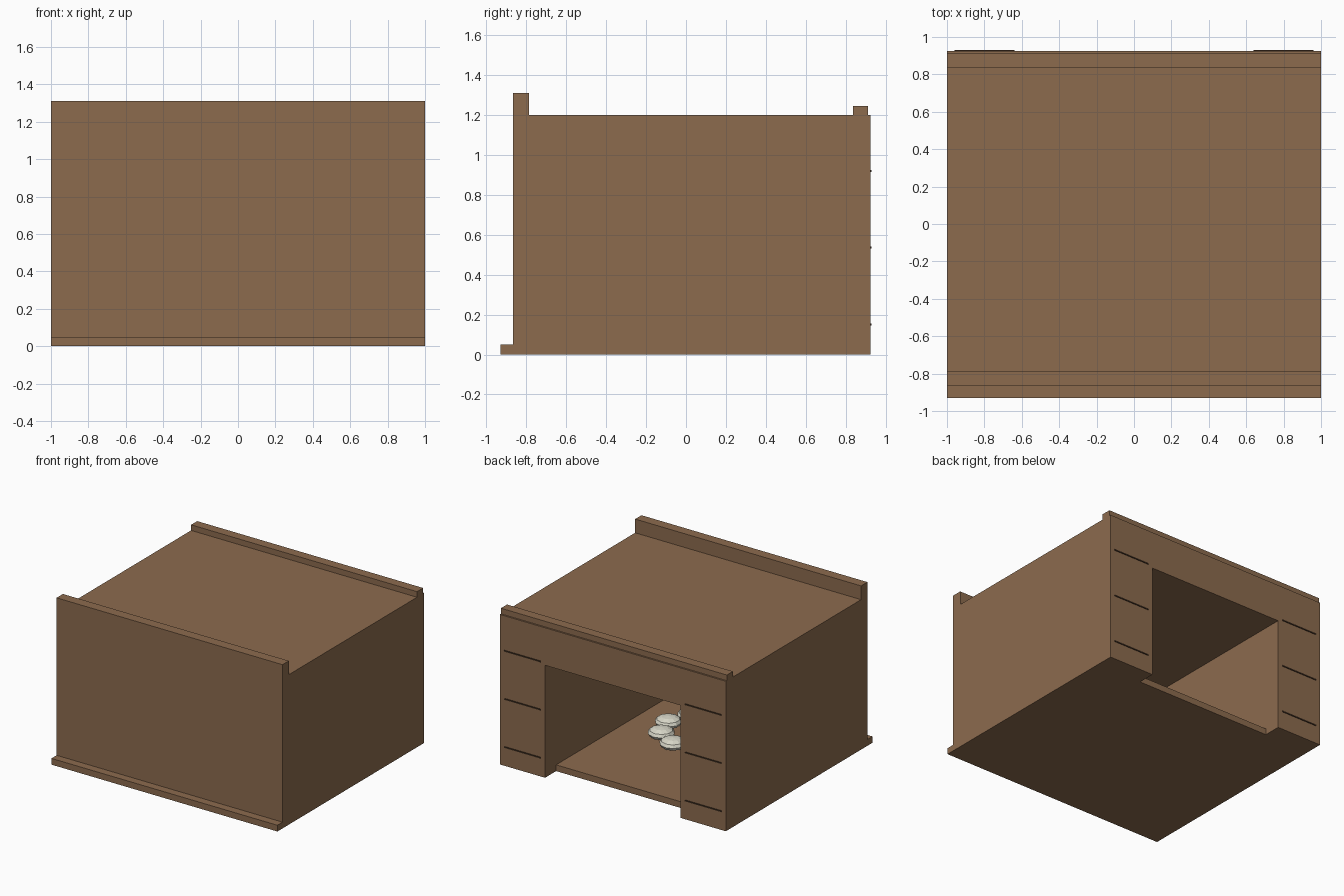
import bpy, bmesh, math

if "Cube" in bpy.data.objects:
    bpy.data.objects.remove(bpy.data.objects["Cube"])


def material(name, rgb):
    m = bpy.data.materials.new(name)
    m.diffuse_color = (*rgb, 1)
    m.use_nodes = True
    m.node_tree.nodes["Principled BSDF"].inputs["Base Color"].default_value = m.diffuse_color
    return m


BROWN = material("brown_clay", (0.262, 0.147, 0.076))
DARK = material("dark_groove", (0.05, 0.028, 0.015))
STONE = material("pale_stone", (0.69, 0.68, 0.58))


def finish(name, bm, mat):
    me = bpy.data.meshes.new(name)
    bm.to_mesh(me)
    bm.free()
    me.materials.append(mat)
    ob = bpy.data.objects.new(name, me)
    bpy.context.collection.objects.link(ob)
    return ob


def box(name, x0, x1, y0, y1, z0, z1, mat=BROWN):
    bm = bmesh.new()
    bmesh.ops.create_cube(bm, size=1)
    for v in bm.verts:
        v.co = (x1 if v.co.x > 0 else x0,
                y1 if v.co.y > 0 else y0,
                z1 if v.co.z > 0 else z0)
    return finish(name, bm, mat)


def prism(name, outline, y0, y1):
    """Extrude an x-z outline along y."""
    bm = bmesh.new()
    face = bm.faces.new([bm.verts.new((x, y0, z)) for x, z in outline])
    ext = bmesh.ops.extrude_face_region(bm, geom=[face])
    for v in ext["geom"]:
        if isinstance(v, bmesh.types.BMVert):
            v.co.y = y1
    bmesh.ops.recalc_face_normals(bm, faces=bm.faces)
    return finish(name, bm, BROWN)


# Arch-shaped shell: side walls and thick roof in one, open at the back
prism("shell", [(-1, 0), (-1, 1.2), (1, 1.2), (1, 0),
                (0.6, 0), (0.6, 0.9), (-0.6, 0.9), (-0.6, 0)], -0.785, 0.925)

# Floor, stopping short of the doorway edge
box("floor", -0.6, 0.6, -0.785, 0.785, 0, 0.05)

# Closed front wall with raised parapet and foot ledge
box("front_wall", -1, 1, -0.865, -0.785, 0, 1.31)
box("front_ledge", -1, 1, -0.93, -0.865, 0, 0.05)

# Low lip along the back of the roof
box("back_lip", -1, 1, 0.835, 0.912, 1.2, 1.245)

# Thin joint lines on both back pillars
for side, s in (("left", -1), ("right", 1)):
    for i, z in enumerate((0.15, 0.535, 0.92)):
        a, b = sorted((s * 0.64, s * 0.96))
        box(f"{side}_joint_{i + 1}", a, b, 0.924, 0.93, z - 0.005, z + 0.005, DARK)

# Ring of flattened stones on the floor
COUNT = 9
for i in range(COUNT):
    t = 2 * math.pi * i / COUNT
    bm = bmesh.new()
    bmesh.ops.create_uvsphere(bm, u_segments=10, v_segments=6, radius=1)
    for v in bm.verts:
        v.co = (0.02 + 0.29 * math.cos(t) + v.co.x * 0.1,
                -0.22 + 0.29 * math.sin(t) + v.co.y * 0.1,
                0.093 + v.co.z * 0.045)
    finish(f"ring_stone_{i + 1}", bm, STONE)
